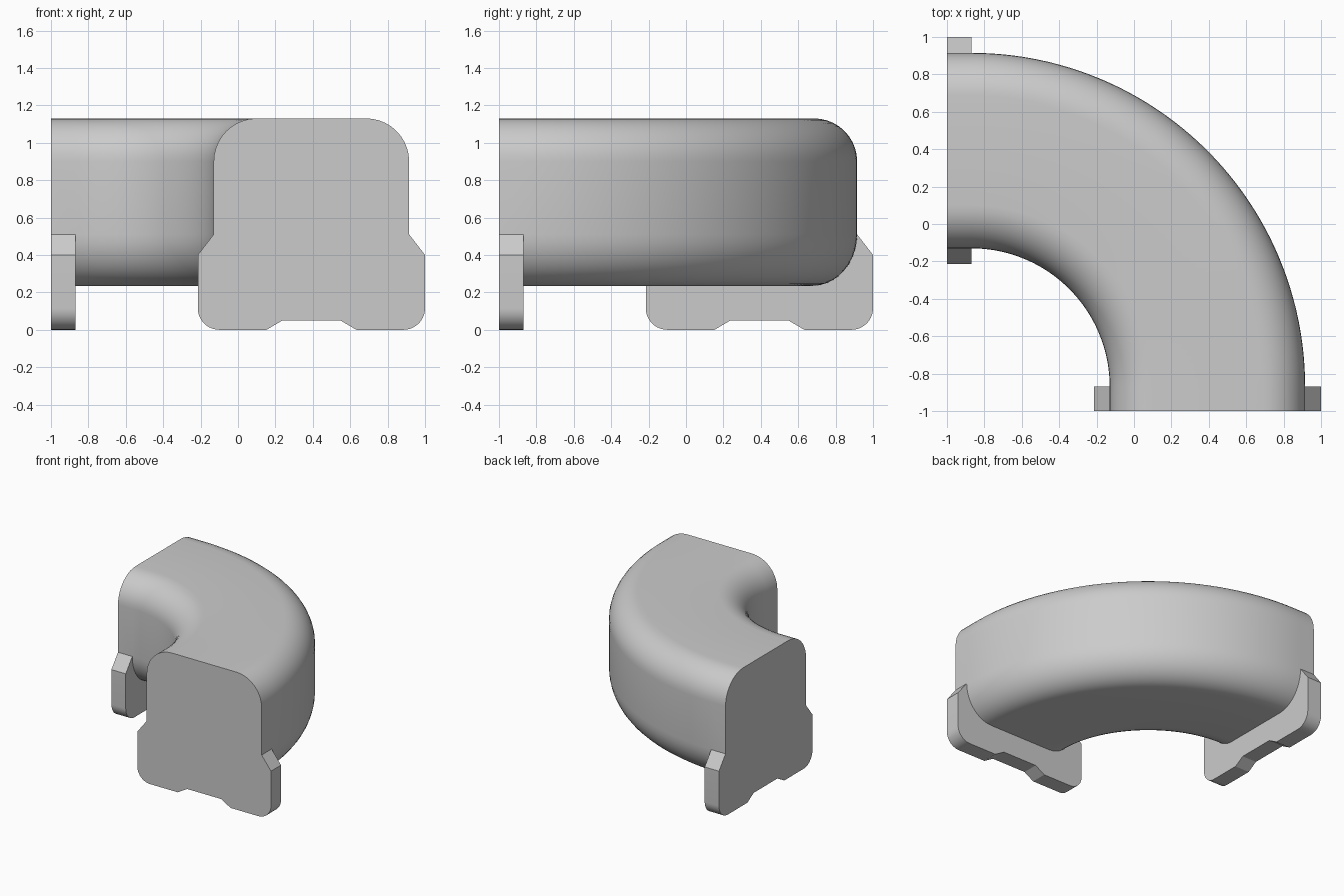
import bpy, bmesh
from math import sin, cos, pi, radians

if "Cube" in bpy.data.objects:
    bpy.data.objects.remove(bpy.data.objects["Cube"])

C = -0.87            # bend centre in x and y, also back plane of the flanges
R = 0.3925 - C       # bend radius of the duct centreline
END = -1.0           # plane of the two open ends
STEPS = 48


def arc(cx, cz, rx, rz, a0, a1, n=10):
    return [(cx + rx * cos(radians(a0 + (a1 - a0) * i / n)),
             cz + rz * sin(radians(a0 + (a1 - a0) * i / n))) for i in range(n + 1)]


# Duct section, split where the flange shoulders meet it (offset, height)
upper = ([(0.5225, 0.51)] + arc(0.2925, 0.90, 0.23, 0.23, 0, 90)
         + arc(-0.2925, 0.90, 0.23, 0.23, 90, 180) + [(-0.5225, 0.51)])
lower = (arc(-0.2825, 0.51, 0.24, 0.275, 180, 270)
         + arc(0.2825, 0.51, 0.24, 0.275, 270, 360))[1:-1]
section = upper + lower

# Flange foot outline, from left shoulder round to right shoulder
half = ([(-0.6075, 0.40)] + arc(-0.4925, 0.115, 0.115, 0.115, 180, 270)
        + [(-0.24, 0.0), (-0.155, 0.05)])
foot = half + [(-u, z) for u, z in reversed(half)]

bm = bmesh.new()


def bend_point(u, z, a):
    return bm.verts.new((C + (R + u) * cos(a), C + (R + u) * sin(a), z))


def end_point(u, z, side, d):
    p = C + R + u
    return bm.verts.new((p, d, z) if side == 0 else (d, p, z))


def strip(a, b, closed=False):
    for i in range(len(a) if closed else len(a) - 1):
        j = (i + 1) % len(a)
        bm.faces.new((a[i], a[j], b[j], b[i]))


# Quarter-turn duct
rings = [[bend_point(u, z, pi / 2 * k / STEPS) for u, z in section]
         for k in range(STEPS + 1)]
for a, b in zip(rings, rings[1:]):
    strip(a, b, True)

# Closed straight ends with supporting flanges
n = len(upper)
for side, ring in enumerate((rings[0], rings[-1])):
    cap_top = [end_point(u, z, side, END) for u, z in upper]
    cap_foot = [end_point(u, z, side, END) for u, z in foot]
    back_foot = [end_point(u, z, side, C) for u, z in foot]
    strip(cap_top, ring[:n])
    strip([cap_top[-1]] + cap_foot + [cap_top[0]],
          [ring[n - 1]] + back_foot + [ring[0]])
    bm.faces.new(cap_top + cap_foot)
    bm.faces.new([ring[n - 1]] + back_foot + [ring[0]] + ring[n:][::-1])

bmesh.ops.recalc_face_normals(bm, faces=bm.faces)
mesh = bpy.data.meshes.new("elbow_duct")
bm.to_mesh(mesh)
bm.free()
duct = bpy.data.objects.new("elbow_duct", mesh)
bpy.context.collection.objects.link(duct)
bpy.context.view_layer.objects.active = duct
duct.select_set(True)
bpy.ops.object.shade_smooth_by_angle(angle=radians(30))
